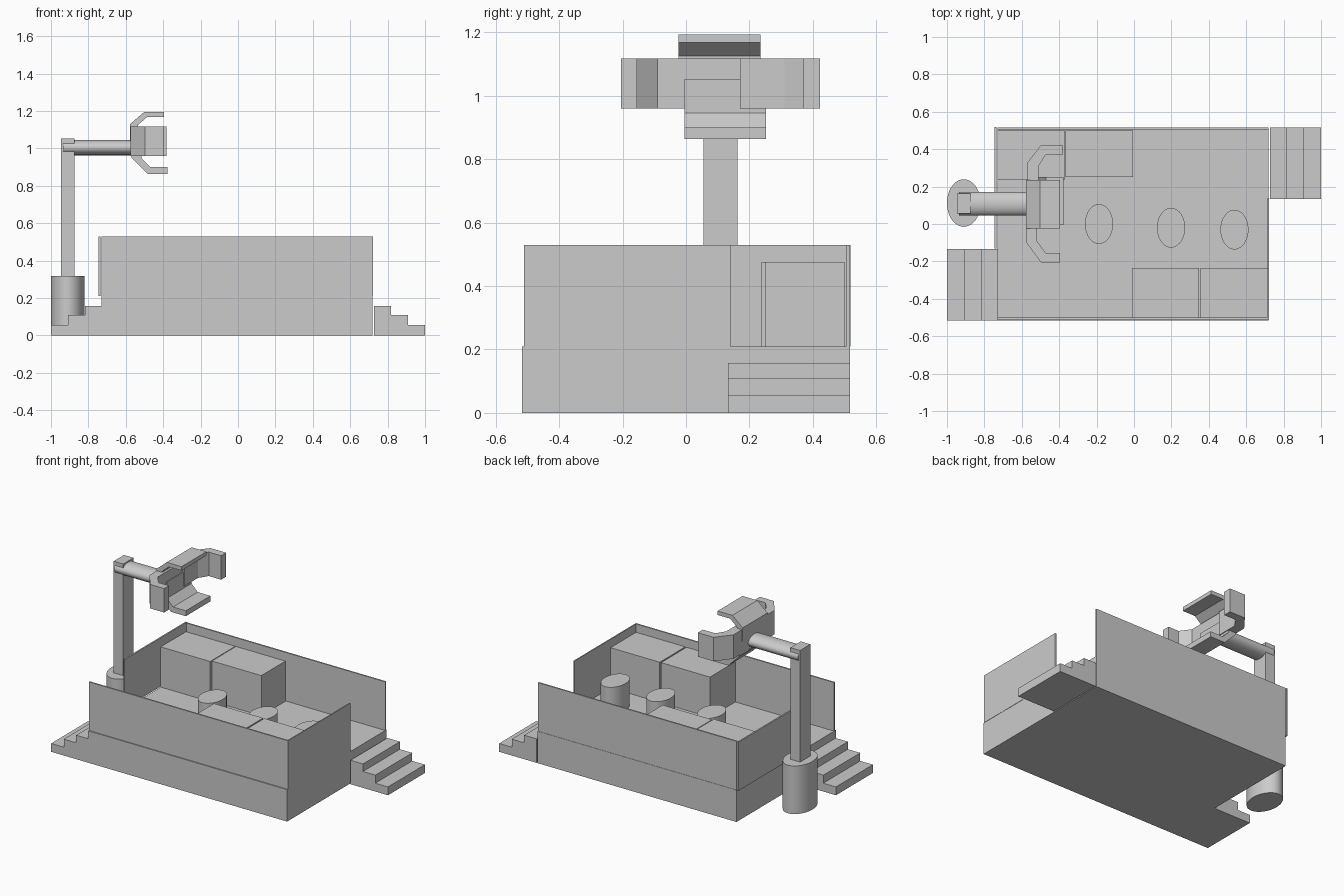
import bpy
import bmesh
from math import pi
from mathutils import Matrix, Vector

if "Cube" in bpy.data.objects:
    bpy.data.objects.remove(bpy.data.objects["Cube"])

grey = bpy.data.materials.new("plain grey")
grey.use_nodes = True
grey.diffuse_color = (0.6, 0.6, 0.6, 1)
grey.node_tree.nodes["Principled BSDF"].inputs["Base Color"].default_value = grey.diffuse_color


def finish(name, bm):
    bmesh.ops.recalc_face_normals(bm, faces=bm.faces)
    mesh = bpy.data.meshes.new(name)
    bm.to_mesh(mesh)
    bm.free()
    mesh.materials.append(grey)
    ob = bpy.data.objects.new(name, mesh)
    bpy.context.collection.objects.link(ob)
    return ob


def box(name, x, y, z):
    bm = bmesh.new()
    size = [b - a for a, b in (x, y, z)]
    mid = [(a + b) / 2 for a, b in (x, y, z)]
    bmesh.ops.create_cube(bm, size=1, matrix=Matrix.Translation(mid) @ Matrix.Diagonal((*size, 1)))
    return finish(name, bm)


def cylinder(name, centre, radii, length, turn=0):
    """Elliptical cylinder, upright or turned about y to lie along x."""
    bm = bmesh.new()
    matrix = (Matrix.Translation(centre) @ Matrix.Rotation(turn, 4, "Y")
              @ Matrix.Diagonal((*radii, length, 1)))
    bmesh.ops.create_cone(bm, cap_ends=True, segments=48, radius1=1, radius2=1, depth=1, matrix=matrix)
    ob = finish(name, bm)
    bpy.ops.object.select_all(action="DESELECT")
    ob.select_set(True)
    bpy.context.view_layer.objects.active = ob
    bpy.ops.object.shade_smooth_by_angle()
    return ob


def prism(name, profile, span, upright):
    """Extrude an (x, t) profile across y (t is z) or, if not upright, across z (t is y)."""
    bm = bmesh.new()
    a, b = span
    put = (lambda x, t, s: (x, s, t)) if upright else (lambda x, t, s: (x, t, s))
    face = bm.faces.new([bm.verts.new(put(x, t, a)) for x, t in profile])
    new = bmesh.ops.extrude_face_region(bm, geom=[face])["geom"]
    move = Vector(put(0, 0, b - a))
    bmesh.ops.translate(bm, verts=[v for v in new if isinstance(v, bmesh.types.BMVert)], vec=move)
    return finish(name, bm)


# Platform and its thin walls, with a gap for each stair
FLOOR, RIM = 0.21, 0.53
box("platform", (-0.73, 0.72), (-0.517, 0.517), (0, FLOOR))
box("front_wall", (-0.73, 0.72), (-0.51, -0.5), (FLOOR, RIM))
box("back_wall", (-0.73, 0.72), (0.505, 0.515), (FLOOR, RIM))
box("right_wall", (-0.745, -0.735), (-0.13, 0.518), (FLOOR, RIM))
box("left_wall", (0.714, 0.722), (-0.51, 0.14), (FLOOR, RIM))

# Stairs at opposite corners
for side, name in ((1, "left_stairs"), (-1, "right_stairs")):
    steps = [(0.727, 0), (1, 0), (1, 0.055), (0.908, 0.055), (0.908, 0.108),
             (0.818, 0.108), (0.818, 0.158), (0.727, 0.158)]
    prism(name, [(side * x, z) for x, z in steps], sorted((side * 0.133, side * 0.517)), True)

# Counters along the back and the front
TOP = 0.475
box("back_counter_right", (-0.73, -0.37), (0.238, 0.5), (FLOOR, TOP))
box("back_counter_left", (-0.365, -0.005), (0.25, 0.5), (FLOOR, TOP))
box("front_counter_right", (-0.01, 0.347), (-0.5, -0.235), (FLOOR, TOP))
box("front_counter_left", (0.356, 0.714), (-0.5, -0.235), (FLOOR, TOP))

# Stools
for i, (x, y) in enumerate(((-0.187, 0), (0.198, -0.02), (0.537, -0.03))):
    cylinder(f"stool_{i + 1}", (x, y, 0.297), (0.075, 0.106), 0.175)

# Post, arm and its foot
cylinder("post_foot", (-0.91, 0.112, 0.158), (0.09, 0.127), 0.317)
box("post", (-0.945, -0.875), (0.055, 0.162), (0.3, 1.052))
cylinder("arm", (-0.745, 0.108, 1.004), (0.041, 0.063), 0.38, pi / 2)

# Four-jawed claw
prism("claw_upper", [(-0.577, 1.04), (-0.577, 1.13), (-0.503, 1.193), (-0.395, 1.193),
                     (-0.395, 1.167), (-0.487, 1.167), (-0.535, 1.125), (-0.535, 1.04)],
      (-0.024, 0.235), True)
prism("claw_lower", [(-0.57, 1.052), (-0.57, 0.95), (-0.485, 0.864), (-0.377, 0.864),
                     (-0.377, 0.9), (-0.47, 0.9), (-0.515, 0.945), (-0.515, 1.052)],
      (-0.005, 0.252), True)
prism("claw_front", [(-0.575, 0.17), (-0.575, -0.1), (-0.498, -0.205), (-0.395, -0.205),
                     (-0.395, -0.155), (-0.472, -0.155), (-0.52, -0.09), (-0.52, 0.17)],
      (0.96, 1.118), False)
prism("claw_back", [(-0.573, 0.17), (-0.573, 0.325), (-0.497, 0.422), (-0.382, 0.422),
                    (-0.382, 0.37), (-0.472, 0.37), (-0.51, 0.31), (-0.51, 0.17)],
      (0.96, 1.118), False)
